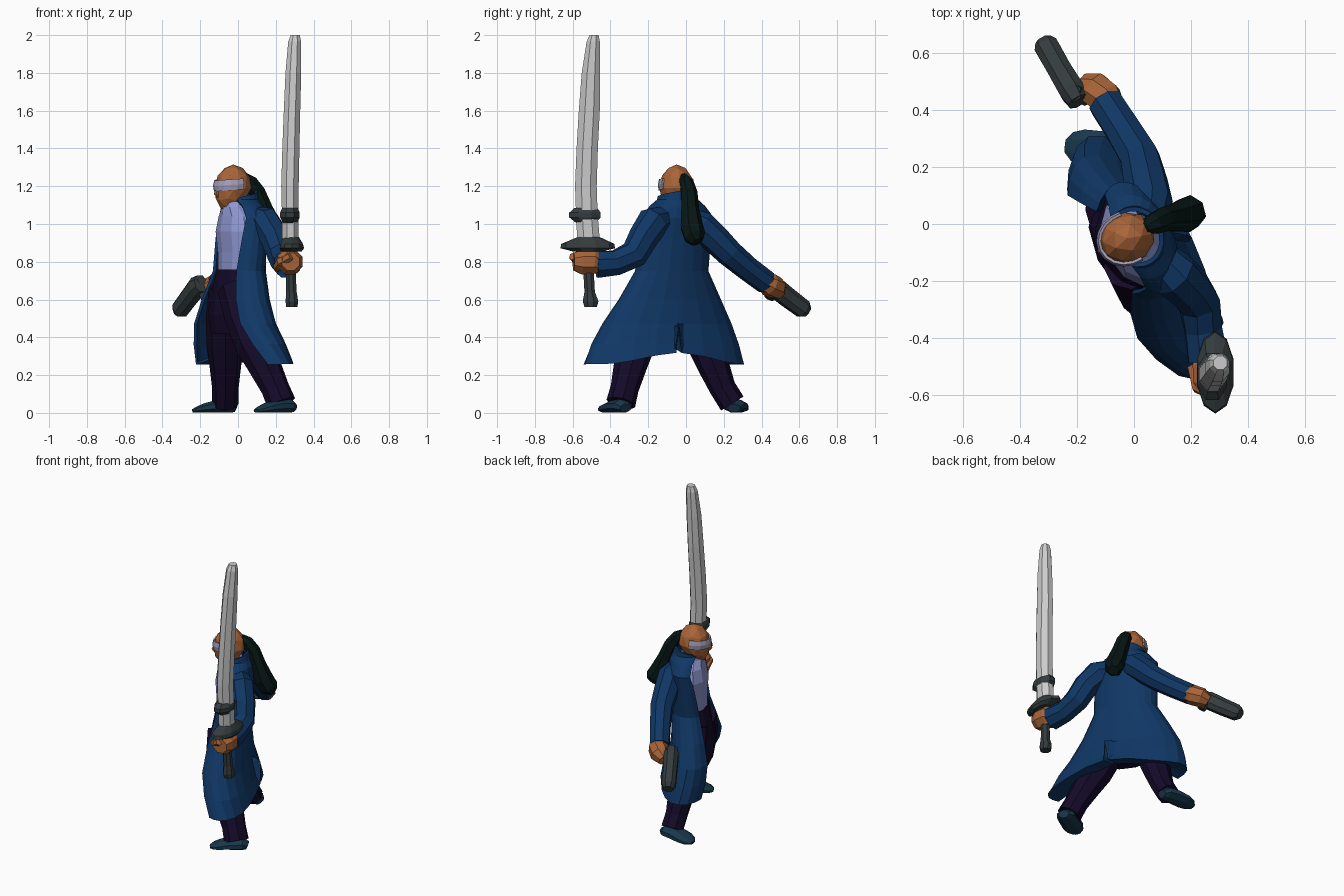
import bpy, bmesh, math
from mathutils import Vector

# Body frame: U points to the sword side, V is the facing direction
U = Vector((0.43, -0.9, 0))
V = Vector((-0.9, -0.43, 0))
Z = Vector((0, 0, 1))


def mat(name, r, g, b):
    m = bpy.data.materials.new(name)
    m.diffuse_color = (r, g, b, 1)
    return m


COAT = mat("coat_blue", .005, .038, .13)
SKIN = mat("skin", .4, .13, .04)
DARK = mat("dark_metal", .035, .045, .048)
STEEL = mat("steel", .58, .58, .58)
SHIRT = mat("lavender", .27, .3, .62)
PANTS = mat("dark_purple", .007, .003, .022)
SHOE = mat("shoe_blue", .009, .038, .07)
HAIR = mat("hair_black_green", .002, .008, .007)
BAND = mat("band", .36, .34, .48)


def finish(name, verts, faces, m):
    me = bpy.data.meshes.new(name)
    me.from_pydata([tuple(v) for v in verts], [], faces)
    bm = bmesh.new()
    bm.from_mesh(me)
    bmesh.ops.recalc_face_normals(bm, faces=bm.faces)
    bm.to_mesh(me)
    bm.free()
    ob = bpy.data.objects.new(name, me)
    bpy.context.collection.objects.link(ob)
    me.materials.append(m)
    return ob


def tube(name, pts, m, n=8, frame=None, ref=Z, boxy=False):
    """Loft along points (x, y, z, r_side, r_other); fixed frame or following the path."""
    pos = [Vector(p[:3]) for p in pts]
    verts, faces = [], []
    for i, p in enumerate(pts):
        if frame:
            a, b = frame
        else:
            t = (pos[min(i + 1, len(pos) - 1)] - pos[max(i - 1, 0)]).normalized()
            a = t.cross(ref).normalized()
            b = a.cross(t)
        for k in range(n):
            w = 2 * math.pi * (k + .5) / n
            c, s = math.cos(w), math.sin(w)
            if boxy:
                c, s = [math.copysign(min(1, abs(q) * 1.25), q) for q in (c, s)]
            q = pos[i] + a * c * p[3] + b * s * p[-1 if len(p) == 5 else 3]
            q.z = max(q.z, 0)
            verts.append(q)
    for i in range(len(pts) - 1):
        for k in range(n):
            l = (k + 1) % n
            faces.append((i * n + k, i * n + l, (i + 1) * n + l, (i + 1) * n + k))
    faces += [tuple(range(n)), tuple(range((len(pts) - 1) * n, len(pts) * n))]
    return finish(name, verts, faces, m)


def sheet(name, rows, cols, place, m, thick):
    """Open grid surface with thickness."""
    verts = [place(r, t) for r in rows for t in cols]
    n = len(cols)
    faces = [(i * n + k, i * n + k + 1, (i + 1) * n + k + 1, (i + 1) * n + k)
             for i in range(len(rows) - 1) for k in range(n - 1)]
    ob = finish(name, verts, faces, m)
    s = ob.modifiers.new("thickness", 'SOLIDIFY')
    s.thickness = thick
    s.offset = 0
    return ob


# Coat: rows of z, centre x, centre y, half width, half depth, opening angles (first row turns the hem under)
coat_rows = [(.295, .025, -.11, .34, .07, 112, 125),
             (.262, .035, -.115, .46, .175, 112, 130), (.36, .01, -.11, .42, .17, 122, 132),
             (.47, -.015, -.1, .365, .155, 130, 132), (.6, -.012, -.085, .285, .135, 134, 130),
             (.75, .005, -.075, .2, .115, 134, 126), (.92, .012, -.06, .2, .11, 126, 120),
             (1.03, .022, -.045, .2, .105, 122, 115), (1.09, .017, -.045, .15, .1, 122, 118),
             (1.125, .012, -.045, .105, .09, 130, 130), (1.18, .007, -.045, .1, .088, 115, 115)]


def coat_point(r, t):
    z, cx, cy, a, b, left, right = r
    w = math.radians(t * (left if t > 0 else right))
    if z < .3:  # back of the hem is raised, with a slit in the middle
        z = .46 if t == 0 else z + .06 * max(0, math.cos(w)) ** 6
    elif z < .4 and t == 0:
        z = .465
    if z > 1.15:
        z -= .04 * abs(t)
    return Vector((cx, cy, z)) + U * a * math.sin(w) - V * b * math.cos(w)


cols = [-1, -.9, -.8, -.68, -.55, -.42, -.3, -.15, -.02, 0, .02, .15, .3, .42, .55, .68, .8, .9, 1]
sheet("coat", coat_rows, cols, coat_point, COAT, .016)

# Shirt and trousers
tube("shirt", [(-.005, -.07, .72, .14, .09), (.0, -.07, .85, .155, .093), (-.003, -.065, .96, .165, .101),
               (.0, -.06, 1.04, .14, .092), (-.008, -.055, 1.09, .08, .078),
               (-.012, -.05, 1.12, .07, .07)], SHIRT, 10, (U, V))
tube("trouser_hips", [(-.025, -.08, .42, .17, .1), (-.03, -.08, .52, .2, .108), (-.025, -.08, .6, .19, .105),
                      (-.005, -.07, .76, .15, .096)], PANTS, 10, (U, V))
tube("right_leg", [(-.06, 0, .66, .095), (-.07, .05, .5, .1), (-.07, .105, .36, .097), (-.067, .145, .25, .084),
                   (-.067, .195, .13, .07), (-.068, .245, .05, .07)], PANTS, 8, None, V)
tube("left_leg", [(-.01, -.14, .66, .1), (.03, -.22, .5, .1), (.085, -.265, .36, .1), (.14, -.295, .25, .088),
                  (.197, -.325, .13, .075), (.23, -.345, .05, .078)], PANTS, 8, None, V)

# Shoes
for name, heel, d in (("right_shoe", (-.01, .255), (-.98, .08)), ("left_shoe", (.295, -.32), (-.85, -.48))):
    tube(name, [(heel[0] + d[0] * s, heel[1] + d[1] * s, z, w, z) for s, z, w in
                ((0, .025, .035), (.03, .037, .06), (.1, .036, .067), (.17, .026, .068), (.21, .017, .055),
                 (.235, .01, .025))], SHOE, 8)

# Sleeves
tube("left_sleeve", [(.08, -.12, 1.03, .07), (.14, -.175, 1.01, .086), (.195, -.225, .93, .08),
                     (.228, -.275, .84, .076), (.243, -.37, .795, .07), (.26, -.475, .785, .075)],
     COAT, 8, None, V)
tube("right_sleeve", [(.05, .01, 1.03, .06), (.055, .08, .99, .082), (.04, .155, .92, .078),
                      (.022, .23, .845, .072), (-.035, .325, .765, .066), (-.1, .425, .69, .064)],
     COAT, 8, None, V)

# Hands
tube("left_hand", [(.262, -.45, .79, .05), (.27, -.49, .8, .07), (.275, -.55, .8, .072),
                   (.28, -.595, .8, .05)], SKIN, 8)
tube("left_thumb", [(.21, -.5, .77, .025), (.23, -.57, .8, .03), (.28, -.6, .83, .022)], SKIN, 6)
tube("right_hand", [(-.08, .41, .7, .05), (-.1, .44, .68, .063), (-.14, .475, .66, .062),
                    (-.18, .49, .64, .04)], SKIN, 8)

# Pistol
tube("pistol_body", [(-.195, .43, .685, .037, .045), (-.215, .465, .67, .045, .052), (-.26, .54, .61, .042, .05),
                     (-.305, .62, .55, .043, .047), (-.316, .64, .535, .03, .03)], DARK, 8, boxy=True)
tube("pistol_grip", [(-.215, .46, .71, .035), (-.185, .46, .65, .035), (-.17, .44, .605, .028)],
     DARK, 6, None, V)

# Sword
X, Y = Vector((1, 0, 0)), Vector((0, 1, 0))
tube("sword_handle", [(.285, -.505, .56, .032, .035), (.285, -.505, .59, .036, .045), (.283, -.51, .64, .03, .03),
                      (.28, -.515, .73, .028, .03), (.278, -.52, .87, .03, .035)], DARK, 8, (X, Y))
tube("sword_guard", [(.285, -.52, .855, .055, .08), (.285, -.52, .872, .068, .145), (.285, -.52, .895, .062, .14),
                     (.28, -.515, .93, .045, .06)], DARK, 10, (X, Y))
tube("sword_collar", [(.275, -.53, 1.005, .04, .055), (.275, -.535, 1.035, .056, .09), (.275, -.535, 1.06, .056, .09),
                      (.275, -.53, 1.085, .045, .065)], DARK, 8, (X, Y))
tube("sword_blade", [(.278, -.515, .9, .047, .065), (.277, -.525, 1.05, .048, .062), (.275, -.53, 1.2, .05, .062),
                     (.28, -.523, 1.4, .049, .061), (.286, -.512, 1.6, .047, .06), (.293, -.503, 1.8, .045, .053),
                     (.3, -.491, 1.965, .037, .038), (.303, -.487, 2.0, .026, .026)], STEEL, 8, (X, Y))

# Head with jaw pushed forward
bm = bmesh.new()
bmesh.ops.create_icosphere(bm, subdivisions=2, radius=1)
for v in bm.verts:
    low = max(0, -v.co.z)
    side = v.co.x * .09 * (1 - .25 * low)
    fwd = v.co.y * .1 * (1 - .15 * low) + .03 * low
    v.co = Vector((-.025, -.05, 1.19 + v.co.z * .125)) + U * side + V * fwd
me = bpy.data.meshes.new("head")
bm.to_mesh(me)
bm.free()
head = bpy.data.objects.new("head", me)
bpy.context.collection.objects.link(head)
me.materials.append(SKIN)
nose = Vector((-.025, -.05, 0)) + V * .09
tube("nose", [(nose.x, nose.y, 1.19, .012), (nose.x - .008, nose.y - .004, 1.16, .016),
              (nose.x + .005, nose.y, 1.14, .012)], SKIN, 6, (U, V))


# Blindfold wrapping the front of the head
def band_point(r, t):
    w = math.radians(t * 100)
    return Vector((-.025, -.05, r[0] + .012 * abs(t))) + U * r[1] * math.sin(w) + V * r[2] * math.cos(w)


sheet("blindfold", [(1.172, .088, .1), (1.2, .092, .105), (1.228, .086, .098)],
      [k / 5 for k in range(-5, 6)], band_point, BAND, .01)

# Ponytail
tube("ponytail", [(.035, -.015, 1.255, .02), (.065, .0, 1.225, .038), (.1, .015, 1.17, .045), (.135, .02, 1.08, .05),
                  (.17, .028, .99, .062), (.2, .045, .935, .06), (.215, .06, .905, .035)], HAIR, 7, None, V)
